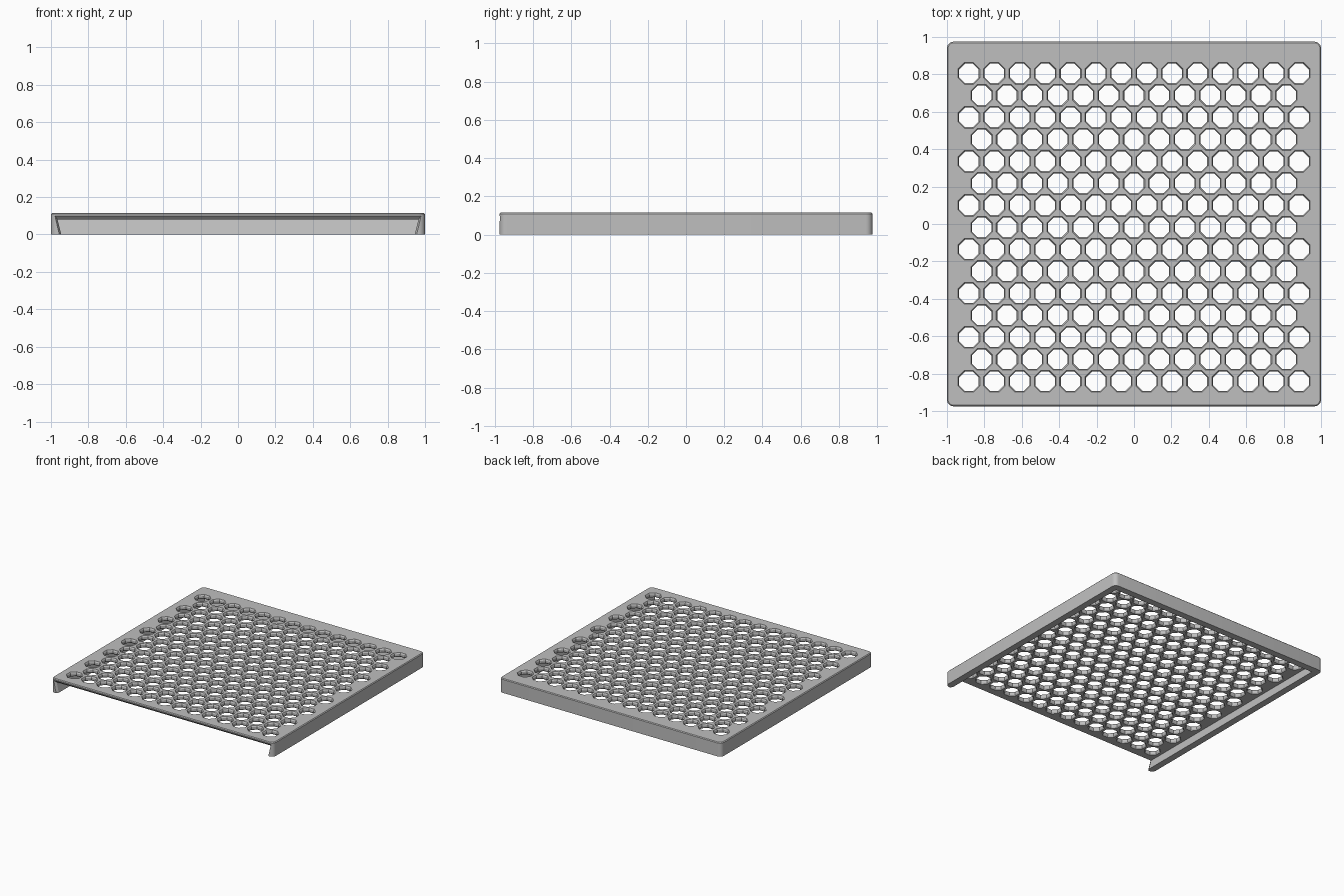
import bpy, bmesh, math

old = bpy.data.objects.get("Cube")
if old:
    bpy.data.objects.remove(old, do_unlink=True)

HALF_Y, TOP, ROOF = 0.975, 0.115, 0.08

grey = bpy.data.materials.new("plain grey")
grey.use_nodes = True
colour = (0.52, 0.52, 0.52, 1)
grey.diffuse_color = colour
grey.node_tree.nodes["Principled BSDF"].inputs["Base Color"].default_value = colour


def loft(bm, rings):
    """Closed solid through a list of equal-length point rings."""
    loops = [[bm.verts.new(p) for p in ring] for ring in rings]
    n = len(loops[0])
    for a, b in zip(loops, loops[1:]):
        for i in range(n):
            j = (i + 1) % n
            bm.faces.new((a[i], a[j], b[j], b[i]))
    bm.faces.new(loops[0][::-1])
    bm.faces.new(loops[-1])


def make_object(name, bm):
    bmesh.ops.recalc_face_normals(bm, faces=bm.faces)
    mesh = bpy.data.meshes.new(name)
    bm.to_mesh(mesh)
    bm.free()
    mesh.materials.append(grey)
    obj = bpy.data.objects.new(name, mesh)
    bpy.context.collection.objects.link(obj)
    return obj


# Outer block with rounded corners and a finely chamfered top rim
bm = bmesh.new()
bmesh.ops.create_cube(bm, size=1)
for v in bm.verts:
    v.co = (v.co.x * 2, v.co.y * 2 * HALF_Y, (v.co.z + 0.5) * TOP)
upright = [e for e in bm.edges if abs(e.verts[0].co.z - e.verts[1].co.z) > 0.05]
bmesh.ops.bevel(bm, geom=upright, offset=0.035, segments=5, profile=0.5, affect='EDGES')
rim = [e for e in bm.edges if all(v.co.z > TOP - 0.001 for v in e.verts)]
bmesh.ops.bevel(bm, geom=rim, offset=0.006, segments=1, affect='EDGES')
cover = make_object("perforated_cover", bm)


# Dovetail cavity, open at the front with a flared mouth
def section(y, grow, lean=0.0):
    low, high = -0.02, ROOF + 2 * grow
    return [(side * (0.945 + 0.25 * z + grow), y + lean * z, z)
            for side, z in ((-1, low), (1, low), (1, high), (-1, high))]


bm = bmesh.new()
loft(bm, [section(-HALF_Y - 0.02, 0.02), section(-HALF_Y + 0.02, 0),
          section(0.92, 0, 0.25)])
cavity = make_object("cavity_cutter", bm)

# Staggered octagonal holes, chamfered at both ends
profile = [(0.0604, ROOF - 0.004), (0.052, ROOF + 0.01),
           (0.052, TOP - 0.01), (0.0604, TOP + 0.004)]
bm = bmesh.new()
for row in range(15):
    count = 14 - row % 2
    y = 0.805 - row * 0.1176
    for col in range(count):
        x = (col - (count - 1) / 2) * 0.1358
        rings = []
        for apothem, z in profile:
            r = apothem / math.cos(math.pi / 8)
            angles = [math.pi / 8 + k * math.pi / 4 for k in range(8)]
            rings.append([(x + r * math.cos(a), y + r * math.sin(a), z) for a in angles])
        loft(bm, rings)
holes = make_object("hole_cutter", bm)

# Cut the cavity, then the holes
for cutter in (cavity, holes):
    cutter.hide_render = True
    mod = cover.modifiers.new(cutter.name, 'BOOLEAN')
    mod.operation = 'DIFFERENCE'
    mod.solver = 'EXACT'
    mod.object = cutter
bpy.context.view_layer.update()
graph = bpy.context.evaluated_depsgraph_get()
result = bpy.data.meshes.new_from_object(cover.evaluated_get(graph))
cover.modifiers.clear()
cover.data = result
for cutter in (cavity, holes):
    bpy.data.objects.remove(cutter, do_unlink=True)

# Smooth the rounded corners, keep all other edges crisp
bpy.ops.object.select_all(action='DESELECT')
cover.select_set(True)
bpy.context.view_layer.objects.active = cover
bpy.ops.object.shade_smooth_by_angle(angle=math.radians(22))
